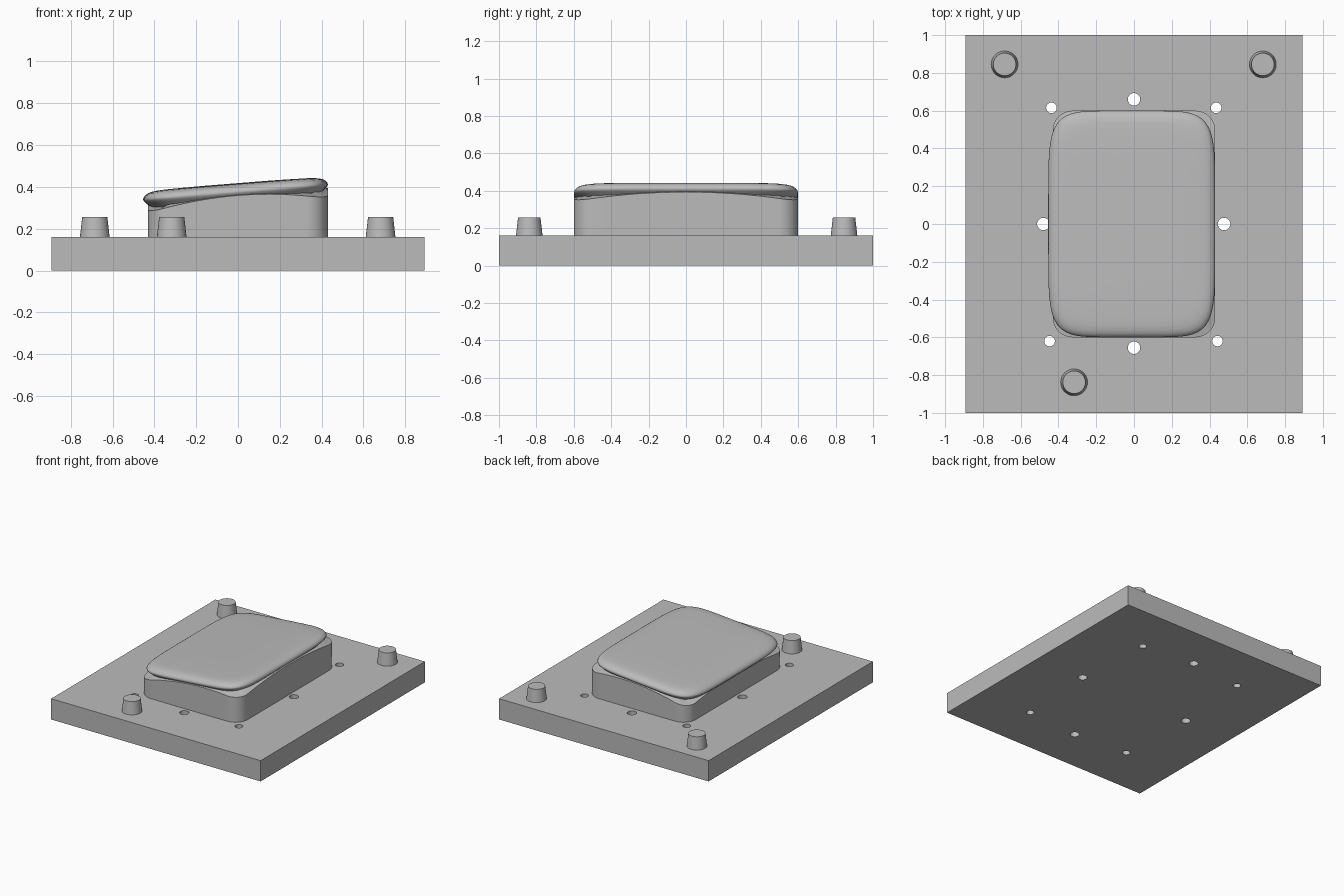
import bpy, bmesh, math

default = bpy.data.objects.get("Cube")
if default:
    bpy.data.objects.remove(default, do_unlink=True)

grey = bpy.data.materials.new("plain_grey")
grey.use_nodes = True
grey.diffuse_color = (0.5, 0.5, 0.5, 1)
grey.node_tree.nodes["Principled BSDF"].inputs["Base Color"].default_value = (0.5, 0.5, 0.5, 1)

PLATE_TOP = 0.16
HALF_X, HALF_Y = 0.43, 0.6


def finish(bm, name, smooth=None):
    bmesh.ops.recalc_face_normals(bm, faces=bm.faces)
    mesh = bpy.data.meshes.new(name)
    bm.to_mesh(mesh)
    bm.free()
    obj = bpy.data.objects.new(name, mesh)
    bpy.context.collection.objects.link(obj)
    mesh.materials.append(grey)
    bpy.ops.object.select_all(action='DESELECT')
    obj.select_set(True)
    bpy.context.view_layer.objects.active = obj
    if smooth:
        bpy.ops.object.shade_smooth_by_angle(angle=math.radians(smooth))
    return obj


def frustum(bm, x, y, z0, z1, r0, r1, sides=48):
    made = bmesh.ops.create_cone(bm, cap_ends=True, segments=sides, radius1=r0, radius2=r1, depth=z1 - z0)
    bmesh.ops.translate(bm, verts=made["verts"], vec=(x, y, (z0 + z1) / 2))


def loft(bm, rings):
    """Skin a stack of closed rings and cap both ends."""
    loops = [[bm.verts.new(p) for p in ring] for ring in rings]
    for a, b in zip(loops, loops[1:]):
        for i in range(len(a)):
            j = (i + 1) % len(a)
            bm.faces.new((a[i], a[j], b[j], b[i]))
    bm.faces.new(loops[0][::-1])
    bm.faces.new(loops[-1])


def slope(x):
    return 0.416 + 0.08 * x


# Base plate with drilled through holes
bm = bmesh.new()
bmesh.ops.create_cube(bm, size=1)
bmesh.ops.scale(bm, verts=bm.verts, vec=(1.786, 2, PLATE_TOP))
bmesh.ops.translate(bm, verts=bm.verts, vec=(0, 0, PLATE_TOP / 2))
plate = finish(bm, "base_plate")

bm = bmesh.new()
for x, y in ((0, 0.66), (0, -0.655), (-0.48, 0), (0.477, 0)):
    frustum(bm, x, y, -0.1, 0.3, 0.033, 0.033, 32)
for x, y in ((-0.437, 0.615), (0.435, 0.615), (-0.447, -0.62), (0.442, -0.62)):
    frustum(bm, x, y, -0.1, 0.3, 0.028, 0.028, 32)
cutter = finish(bm, "hole_cutter")
cutter.hide_render = True

bpy.context.view_layer.objects.active = plate
cut = plate.modifiers.new("holes", 'BOOLEAN')
cut.operation = 'DIFFERENCE'
cut.solver = 'EXACT'
cut.object = cutter
bpy.ops.object.modifier_apply(modifier=cut.name)
bpy.data.objects.remove(cutter, do_unlink=True)
bpy.ops.object.select_all(action='DESELECT')
plate.select_set(True)
bpy.ops.object.shade_smooth_by_angle(angle=math.radians(30))

# Tapered locating pegs
pegs = {"back_right_peg": (-0.685, 0.845), "back_left_peg": (0.682, 0.845), "front_peg": (-0.317, -0.838)}
for name, (x, y) in pegs.items():
    bm = bmesh.new()
    frustum(bm, x, y, PLATE_TOP, 0.257, 0.071, 0.06)
    finish(bm, name, 30)


# Pedestal: rounded rectangle whose rim dips towards the corners
def rounded_rect(inset, per_side=16, per_corner=12, radius=0.105):
    hx, hy, r = HALF_X - inset, HALF_Y - inset, radius - inset
    pts = []
    for k, (sx, sy) in enumerate(((1, 1), (-1, 1), (-1, -1), (1, -1))):
        for i in range(per_corner + 1):
            a = (k + i / per_corner) * math.pi / 2
            pts.append((sx * (hx - r) + r * math.cos(a), sy * (hy - r) + r * math.sin(a)))
        nx, ny = ((-1, 1), (-1, -1), (1, -1), (1, 1))[k]
        a = (k + 1) * math.pi / 2
        end = (nx * (hx - r) + r * math.cos(a), ny * (hy - r) + r * math.sin(a))
        start = pts[-1]
        for i in range(1, per_side):
            t = i / per_side
            pts.append(tuple(s + (e - s) * t for s, e in zip(start, end)))
    return pts


def rim(x, y):
    corner = (x / HALF_X) ** 2 * (y / HALF_Y) ** 2
    return slope(x) - 0.057 - 0.05 * corner


outer = rounded_rect(0)
rings = [[(x, y, PLATE_TOP) for x, y in outer], [(x, y, rim(x, y)) for x, y in outer]]
for inset, lift in ((0.03, 0.006), (0.06, 0.016), (0.09, 0.02)):
    rings.append([(x, y, rim(ox, oy) + lift)
                  for (x, y), (ox, oy) in zip(rounded_rect(inset), outer)])
bm = bmesh.new()
loft(bm, rings)
finish(bm, "pedestal", 35)


# Cushion: sloping soft-edged pad with an overhanging lip
def pad_ring(inset, drop, count=128, power=6):
    ring = []
    for i in range(count):
        a = 2 * math.pi * i / count
        c, s = math.cos(a), math.sin(a)
        # even spacing around the rectangle-like outline
        r = (abs(c) ** power + abs(s) ** power) ** (-1 / power)
        x = -0.012 + (0.442 - inset) * r * c
        y = (0.6 - inset) * r * s
        ring.append((x, y, slope(x) - drop))
    return ring


profile = ((0.045, 0.09), (0.028, 0.072), (0.012, 0.057), (0.003, 0.047), (0, 0.039),
           (0.003, 0.03), (0.01, 0.021), (0.022, 0.013), (0.04, 0.007), (0.065, 0.003),
           (0.1, 0.001), (0.2, -0.001), (0.3, -0.002), (0.4, -0.002))
bm = bmesh.new()
loft(bm, [pad_ring(inset, drop) for inset, drop in profile])
finish(bm, "cushion_top", 60)
